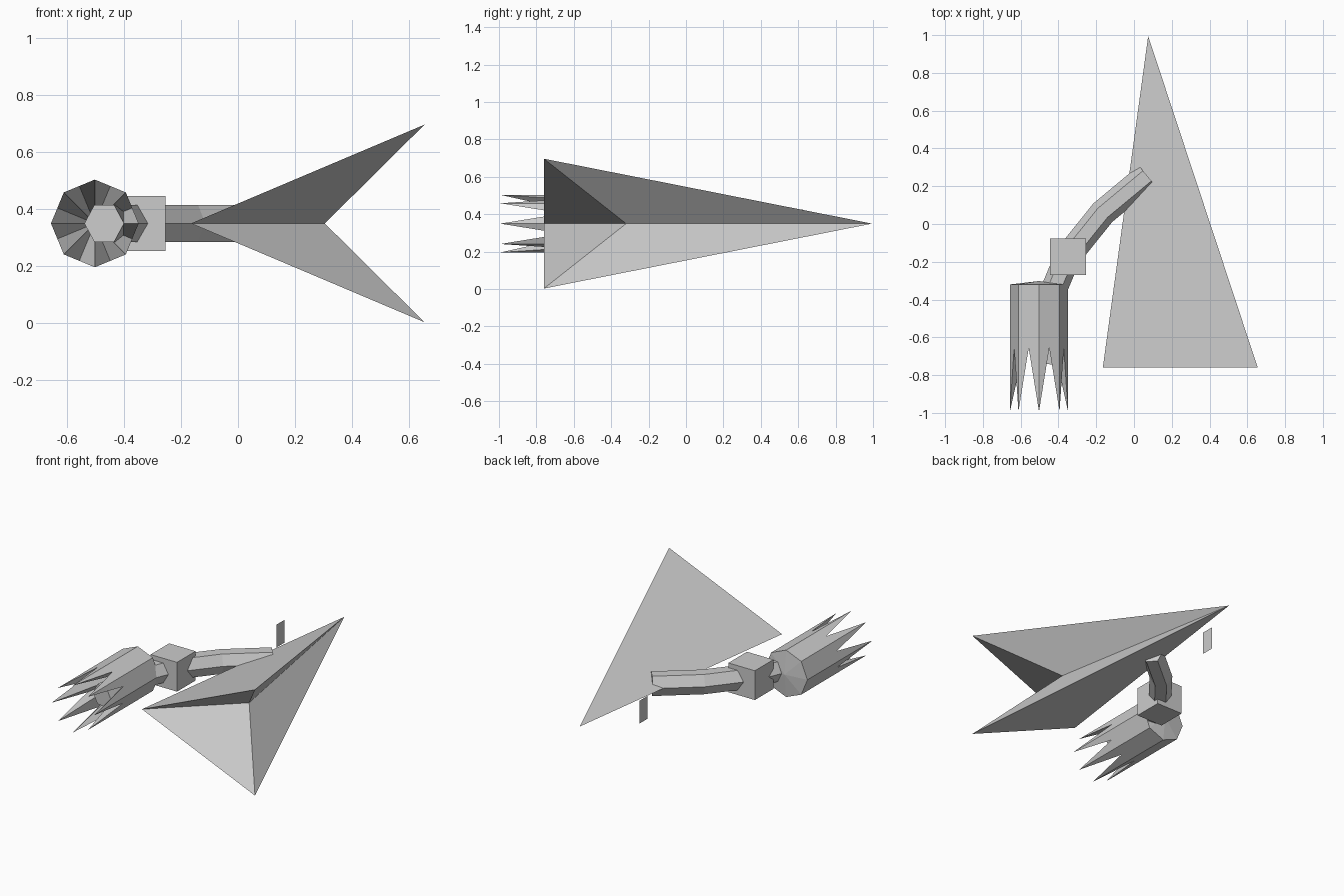
import bpy, bmesh
from math import cos, sin, pi
from mathutils import Vector

if "Cube" in bpy.data.objects:
    bpy.data.objects.remove(bpy.data.objects["Cube"])

ZC = 0.35  # height of the common axis


def build(name, verts, faces, smooth=False):
    me = bpy.data.meshes.new(name)
    me.from_pydata([tuple(v) for v in verts], [], faces)
    bm = bmesh.new()
    bm.from_mesh(me)
    bmesh.ops.recalc_face_normals(bm, faces=bm.faces)
    bm.to_mesh(me)
    bm.free()
    ob = bpy.data.objects.new(name, me)
    bpy.context.collection.objects.link(ob)
    return ob


# swept dart: a tetrahedron with its open sides pulled in to the centre
dart = [(0.075, 0.995, ZC), (-0.165, -0.76, ZC), (0.655, -0.76, 0.697),
        (0.655, -0.76, 0.003), (0.305, -0.32, ZC)]
build("dart", dart, [(0, 1, 2), (0, 3, 1), (1, 4, 2), (1, 3, 4), (0, 2, 4), (0, 4, 3)])

# bent six-sided arm
path = [Vector(p) for p in [(0.07, 0.255, ZC), (-0.165, 0.06, ZC),
                            (-0.35, -0.17, ZC), (-0.425, -0.35, ZC), (-0.47, -0.74, ZC)]]
N = 6
verts, faces = [], []
for k, p in enumerate(path):
    t = (path[min(k + 1, len(path) - 1)] - path[max(k - 1, 0)]).normalized()
    side = t.cross(Vector((0, 0, 1)))
    for i in range(N):
        a = 2 * pi * i / N
        verts.append(p + side * 0.07 * cos(a) + Vector((0, 0, 0.075 * sin(a))))
for k in range(len(path) - 1):
    for i in range(N):
        j = (i + 1) % N
        faces.append((k * N + i, k * N + j, (k + 1) * N + j, (k + 1) * N + i))
faces += [tuple(range(N)), tuple(range((len(path) - 1) * N, len(path) * N))]
build("arm", verts, faces)

# cube around the arm
bpy.ops.mesh.primitive_cube_add(size=0.192, location=(-0.35, -0.173, ZC))
bpy.context.object.name = "collar"

# eight-pointed nozzle: each spike spans two sides of the octagon
S, R, CX, BACK, TIP = 8, 0.154, -0.503, -0.32, -0.993


def rim(i, y):
    a = 2 * pi * i / S
    return (CX + R * cos(a), y, ZC + R * sin(a))


verts, faces = [], []
for i in range(S):
    b = len(verts)
    verts += [(CX, -0.302, ZC), rim(i - 1, BACK), rim(i, BACK), rim(i + 1, BACK), rim(i, TIP)]
    faces += [(b, b + 1, b + 2), (b, b + 2, b + 3), (b + 1, b + 4, b + 2),
              (b + 2, b + 4, b + 3), (b, b + 4, b + 1), (b, b + 3, b + 4)]
build("spiked_nozzle", verts, faces)

# small flat plate beside the dart
build("plate", [(-0.1, 0.54, 0.275), (-0.1, 0.625, 0.275),
                (-0.1, 0.625, 0.425), (-0.1, 0.54, 0.425)], [(0, 1, 2, 3)])
